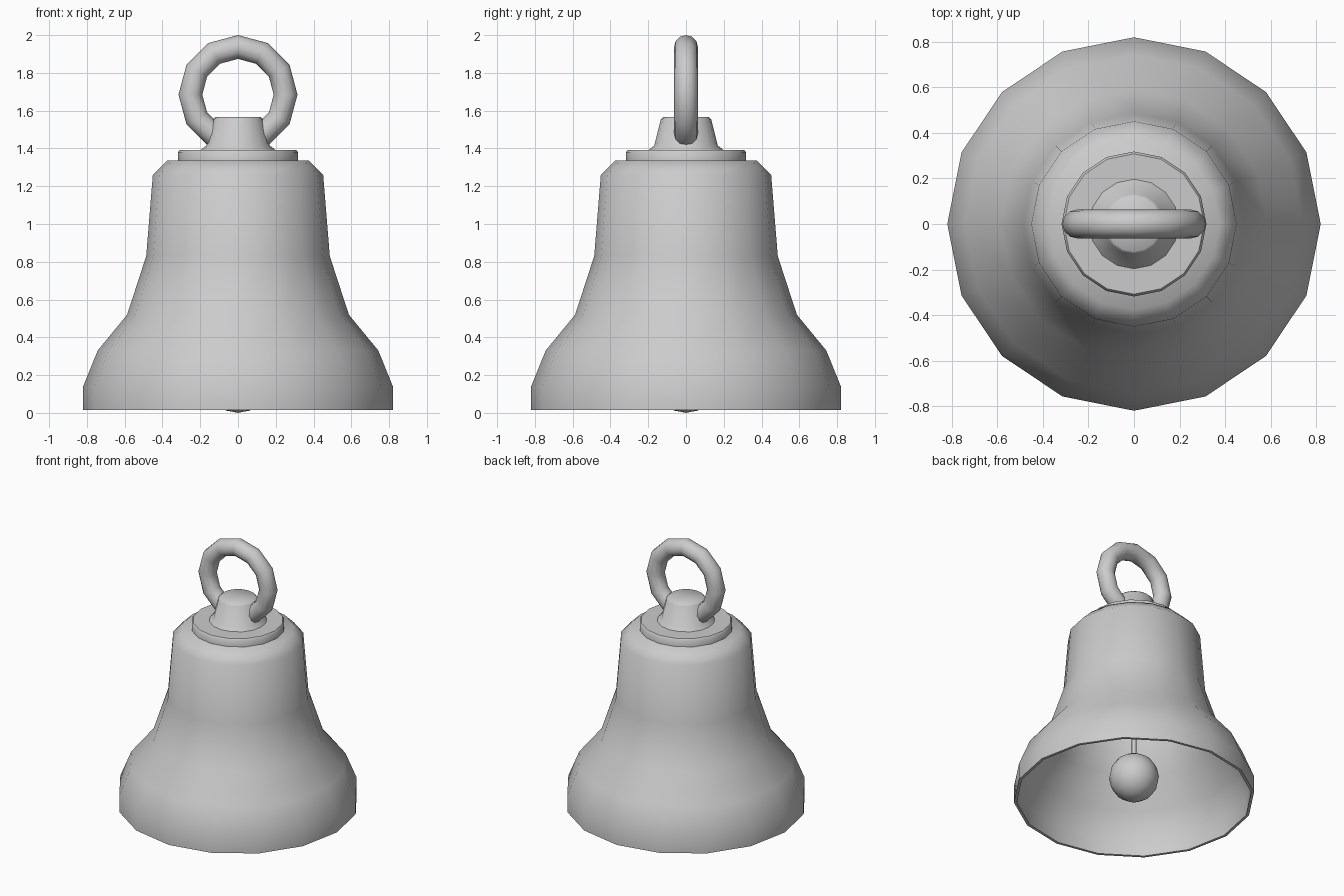
import bpy, bmesh, math

if "Cube" in bpy.data.objects:
    bpy.data.objects.remove(bpy.data.objects["Cube"])

def smooth(obj, angle):
    bpy.ops.object.select_all(action='DESELECT')
    bpy.context.view_layer.objects.active = obj
    obj.select_set(True)
    bpy.ops.object.shade_smooth_by_angle(angle=math.radians(angle))

def lathe(name, profile, sides=16, angle=50):
    """Revolve (radius, z) points about z; radius 0 closes the shape at a pole."""
    bm = bmesh.new()
    rings = []
    for r, z in profile:
        if r == 0:
            rings.append([bm.verts.new((0, 0, z))] * sides)
        else:
            rings.append([bm.verts.new((r * math.cos(i * math.tau / sides),
                                        r * math.sin(i * math.tau / sides), z))
                          for i in range(sides)])
    for a, b in zip(rings, rings[1:]):
        if a[0] is a[1] and b[0] is b[1]:
            continue  # two poles in a row: no surface between them
        for i in range(sides):
            j = (i + 1) % sides
            bm.faces.new(list(dict.fromkeys((a[i], a[j], b[j], b[i]))))
    bmesh.ops.remove_doubles(bm, verts=bm.verts, dist=0.0001)
    bmesh.ops.recalc_face_normals(bm, faces=bm.faces)
    mesh = bpy.data.meshes.new(name)
    bm.to_mesh(mesh)
    bm.free()
    obj = bpy.data.objects.new(name, mesh)
    bpy.context.collection.objects.link(obj)
    smooth(obj, angle)
    return obj

# Hollow bell body: outer wall up to the crown, then the inner wall back down
outer = [(0.82, 0.015), (0.82, 0.14), (0.743, 0.33), (0.587, 0.52),
         (0.486, 0.83), (0.451, 1.26), (0.375, 1.335), (0, 1.335)]
inner = [(0, 1.315), (0.367, 1.315), (0.431, 1.25), (0.466, 0.828),
         (0.569, 0.51), (0.726, 0.32), (0.80, 0.136), (0.80, 0.015)]
lathe("bell_body", outer + inner + outer[:1])

# Collar disc and tapered knob on the crown
lathe("collar", [(0, 1.33), (0.318, 1.33), (0.318, 1.38), (0.308, 1.392), (0, 1.392)])
lathe("knob", [(0, 1.38), (0.20, 1.385), (0.195, 1.395), (0.168, 1.415),
               (0.133, 1.555), (0.12, 1.567), (0, 1.567)])

# Hanging ring standing in the xz plane
bpy.ops.mesh.primitive_torus_add(major_segments=12, minor_segments=12,
                                 major_radius=0.252, minor_radius=0.063,
                                 location=(0, 0, 1.685), rotation=(math.pi / 2, 0, 0))
ring = bpy.context.object
ring.name = "hanging_ring"
smooth(ring, 60)

# Clapper: rod and ball
lathe("clapper_rod", [(0, 0.3), (0.016, 0.3), (0.016, 1.32), (0, 1.32)], sides=8)
bpy.ops.mesh.primitive_uv_sphere_add(segments=16, ring_count=8, radius=0.17,
                                     location=(0, 0, 0.17))
ball = bpy.context.object
ball.name = "clapper_ball"
smooth(ball, 60)
